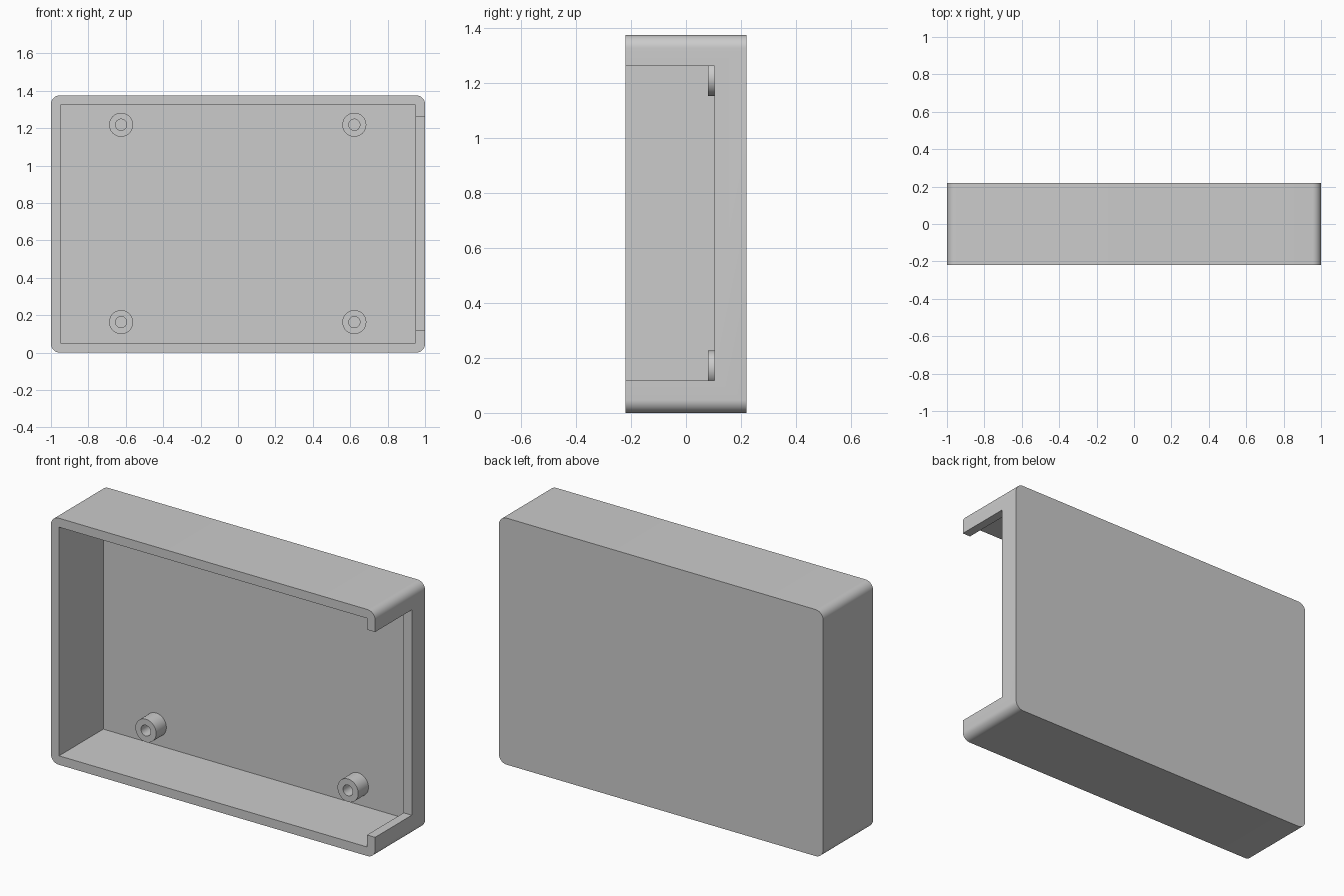
import bpy, bmesh
from math import cos, sin, tau

if "Cube" in bpy.data.objects:
    bpy.data.objects.remove(bpy.data.objects["Cube"])

W, D, H = 2.0, 0.44, 1.375      # overall size
WALL, RADIUS = 0.05, 0.047      # wall thickness, outer corner radius


def make_object(name, bm):
    bmesh.ops.recalc_face_normals(bm, faces=bm.faces)
    mesh = bpy.data.meshes.new(name)
    bm.to_mesh(mesh)
    bm.free()
    obj = bpy.data.objects.new(name, mesh)
    bpy.context.collection.objects.link(obj)
    return obj


def box(name, lo, hi, radius=0):
    """Box between two corners, optionally rounding the edges that run along y."""
    bm = bmesh.new()
    bmesh.ops.create_cube(bm, size=1)
    for v in bm.verts:
        v.co = [lo[i] if v.co[i] < 0 else hi[i] for i in range(3)]
    if radius:
        edges = [e for e in bm.edges if abs(e.verts[0].co.y - e.verts[1].co.y) > 0.01]
        bmesh.ops.bevel(bm, geom=edges, offset=radius, segments=10,
                        affect='EDGES', profile=0.5)
    return make_object(name, bm)


def cut(target, cutter):
    cutter.hide_render = True
    mod = target.modifiers.new("cut", 'BOOLEAN')
    mod.operation, mod.solver, mod.object = 'DIFFERENCE', 'EXACT', cutter
    bpy.context.view_layer.objects.active = target
    bpy.ops.object.modifier_apply(modifier=mod.name)
    bpy.data.objects.remove(cutter)


def smooth(obj):
    bpy.ops.object.select_all(action='DESELECT')
    obj.select_set(True)
    bpy.context.view_layer.objects.active = obj
    bpy.ops.object.shade_smooth_by_angle(angle=0.6)


def tube(name, x, z, y_front, y_back, outer, inner, n=48):
    """Hollow screw post standing on the inside of the back panel."""
    bm = bmesh.new()
    profile = [(outer, y_back), (outer, y_front), (inner, y_front), (inner, y_back)]
    rings = [[bm.verts.new((x + r * cos(tau * i / n), y, z + r * sin(tau * i / n)))
              for i in range(n)] for r, y in profile]
    for a, b in zip(rings, rings[1:]):
        for i in range(n):
            j = (i + 1) % n
            bm.faces.new((a[i], a[j], b[j], b[i]))
    # orient normals away from the solid wall of the tube
    back = [bm.faces.new((rings[0][i], rings[0][(i + 1) % n],
                          rings[3][(i + 1) % n], rings[3][i])) for i in range(n)]
    bmesh.ops.recalc_face_normals(bm, faces=bm.faces)
    bmesh.ops.delete(bm, geom=back, context='FACES_ONLY')
    return make_object(name, bm)


# Shell: rounded tray open at the front
shell = box("case_shell", (-W / 2, -D / 2, 0), (W / 2, D / 2, H), RADIUS)
cut(shell, box("cavity_cutter", (-W / 2 + WALL, -D, WALL),
               (W / 2 - WALL, D / 2 - WALL, H - WALL)))

# Wide notch through the right wall
cut(shell, box("side_notch_cutter", (W / 2 - 2 * WALL, -D, 0.117),
               (W / 2 + WALL, 0.103, 1.262)))
smooth(shell)

# Four screw posts
for side, x in (("left", -0.625), ("right", 0.622)):
    for level, z in (("lower", 0.163), ("upper", 1.218)):
        smooth(tube(f"screw_post_{level}_{side}", x, z, 0.08, D / 2 - WALL, 0.064, 0.03))
